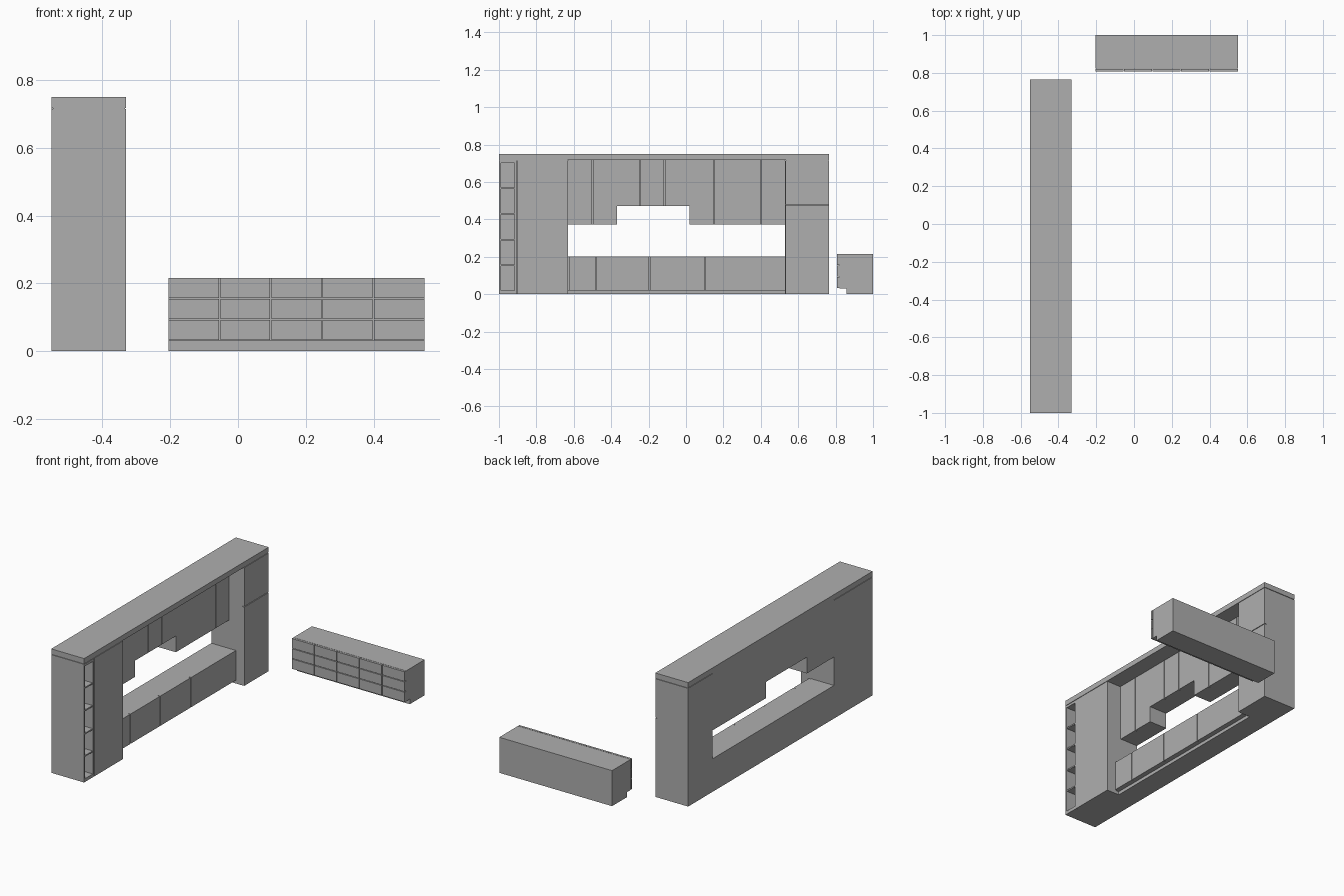
import bpy
import bmesh
from mathutils import Matrix, Vector

if "Cube" in bpy.data.objects:
    bpy.data.objects.remove(bpy.data.objects["Cube"], do_unlink=True)

grey = bpy.data.materials.new("plain grey")
grey.use_nodes = True
colour = (0.43, 0.43, 0.43, 1)
grey.diffuse_color = colour
grey.node_tree.nodes["Principled BSDF"].inputs["Base Color"].default_value = colour

GAP = 0.004      # joint between neighbouring fronts
SKIN = 0.012     # thickness of a front panel
BACK, FACE = -0.55, -0.33


def box(name, x, y, z):
    """Box between the (low, high) limits on each axis."""
    bm = bmesh.new()
    size = Vector([b - a for a, b in (x, y, z)])
    mid = Vector([(a + b) / 2 for a, b in (x, y, z)])
    bmesh.ops.create_cube(bm, size=1, matrix=Matrix.LocRotScale(mid, None, size))
    mesh = bpy.data.meshes.new(name)
    bm.to_mesh(mesh)
    bm.free()
    mesh.materials.append(grey)
    obj = bpy.data.objects.new(name, mesh)
    bpy.context.collection.objects.link(obj)


def spans(cuts):
    """Neighbouring pairs of cuts, with a joint left between them."""
    last = len(cuts) - 2
    return [(a + (GAP / 2 if i else 0), b - (GAP / 2 if i < last else 0))
            for i, (a, b) in enumerate(zip(cuts, cuts[1:]))]


def front_row(name, face, cuts, z):
    for y in spans(cuts):
        box(name, (face - SKIN, face), y, z)


# Long top slab, with a shadow joint below it
box("top_slab", (BACK, FACE), (-1, 0.765), (0.718, 0.75))
for y in ((-0.996, -0.634), (0.534, 0.761)):
    box("top_joint", (BACK + 0.004, FACE - 0.004), y, (0.714, 0.719))

# Open shelf tower at the near end
niche = (-0.99, -0.917)
box("shelf_end_panel", (BACK, FACE), (-1, niche[0]), (0, 0.715))
box("shelf_inner_panel", (BACK, FACE), (niche[1], -0.905), (0, 0.715))
box("shelf_back", (BACK, BACK + 0.015), niche, (0, 0.715))
box("shelf_bottom", (BACK, FACE), niche, (0, 0.02))
box("shelf_top", (BACK, FACE), niche, (0.70, 0.715))
for z in (0.155, 0.29, 0.43, 0.567):
    box("shelf_board", (BACK, FACE - 0.002), niche, (z - 0.004, z + 0.004))

# Tall cabinets at both ends
box("near_tall_body", (BACK, FACE - SKIN), (-0.905, -0.63), (0, 0.715))
box("near_tall_door", (FACE - SKIN, FACE), (-0.903, -0.63), (0, 0.715))
box("far_tall_body", (BACK, FACE - SKIN), (0.53, 0.765), (0, 0.715))
for z in spans((0, 0.478, 0.715)):
    box("far_tall_door", (FACE - SKIN, FACE), (0.532, 0.765), z)

# Low run of base cabinets on a recessed plinth
base_face = -0.385
box("base_plinth", (BACK, base_face - 0.03), (-0.63, 0.53), (0, 0.02))
box("base_body", (BACK, base_face - SKIN), (-0.63, 0.53), (0.02, 0.2))
front_row("base_front", base_face, (-0.625, -0.48, -0.195, 0.10, 0.53), (0.02, 0.2))

# Wall cabinets, shorter in the middle
wall_face = -0.43
for low, cuts in ((0.372, (-0.63, -0.50, -0.37)),
                  (0.47, (-0.37, -0.245, -0.115, 0.02)),
                  (0.372, (0.02, 0.15, 0.40, 0.53))):
    box("wall_cabinet_body", (BACK, wall_face - SKIN), (cuts[0], cuts[-1]), (low, 0.718))
    front_row("wall_cabinet_door", wall_face, cuts, (low, 0.718))

# Island with a drawer grid and a toe space
left, right, front = -0.205, 0.55, 0.807
box("island_plinth", (left, right), (0.857, 1), (0, 0.032))
box("island_body", (left, right), (front + 0.015, 1), (0.03, 0.215))
step = (right - left) / 5
for x in spans([left + step * i for i in range(6)]):
    for z in spans((0.032, 0.093, 0.155, 0.215)):
        box("island_drawer", x, (front, front + 0.013), z)
